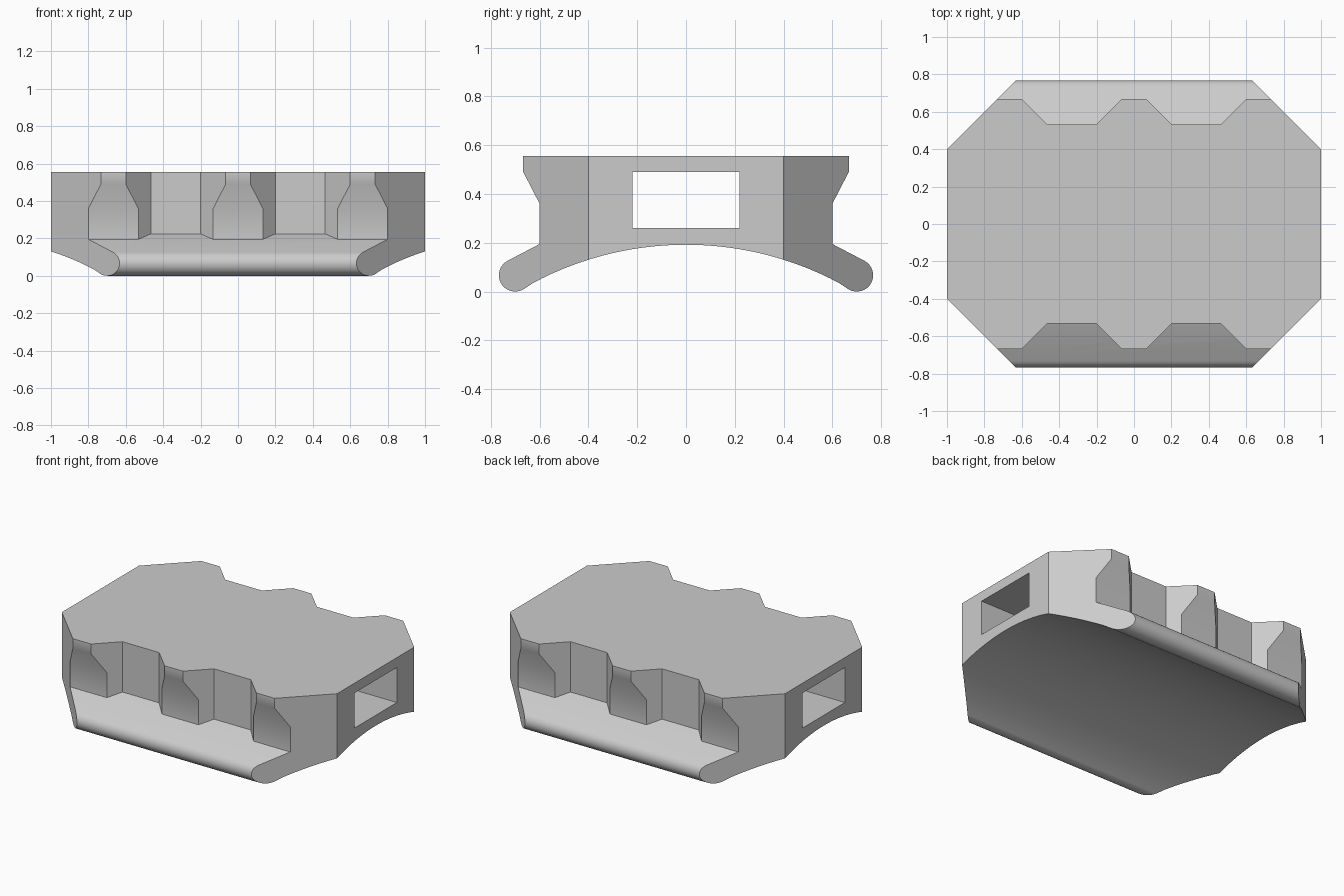
import bpy, bmesh, math

cube = bpy.data.objects.get("Cube")
if cube:
    bpy.data.objects.remove(cube, do_unlink=True)

grey = bpy.data.materials.new("light grey")
grey.use_nodes = True
grey.diffuse_color = (0.6, 0.6, 0.6, 1)
grey.node_tree.nodes["Principled BSDF"].inputs["Base Color"].default_value = grey.diffuse_color


def prism(name, lower, upper):
    """Solid between two matching loops of points."""
    bm = bmesh.new()
    a = [bm.verts.new(p) for p in lower]
    b = [bm.verts.new(p) for p in upper]
    bm.faces.new(a)
    bm.faces.new(b)
    for i in range(len(a)):
        j = (i + 1) % len(a)
        bm.faces.new((a[i], a[j], b[j], b[i]))
    bmesh.ops.recalc_face_normals(bm, faces=bm.faces)
    mesh = bpy.data.meshes.new(name)
    bm.to_mesh(mesh)
    bm.free()
    mesh.materials.append(grey)
    obj = bpy.data.objects.new(name, mesh)
    bpy.context.collection.objects.link(obj)
    return obj


def cut(target, cutter, operation="DIFFERENCE"):
    """Apply a boolean and discard the cutter."""
    mod = target.modifiers.new("cut", "BOOLEAN")
    mod.operation, mod.solver, mod.object = operation, "EXACT", cutter
    bpy.context.view_layer.objects.active = target
    bpy.ops.object.modifier_apply(modifier=mod.name)
    bpy.data.objects.remove(cutter, do_unlink=True)


# Cross-section: flared grip, rounded flange, arched underside
TOP, LEDGE_Y, LEDGE_Z = 0.555, 0.6, 0.195
TIP_Y, TIP_R = 0.7, 0.067
ARCH_TOP, ARCH_R = 0.192, 1.333
half = [(0.667, TOP), (0.667, 0.49), (LEDGE_Y, 0.36), (LEDGE_Y, LEDGE_Z)]
for i in range(17):
    t = math.radians(63 - i * 183 / 16)
    half.append((TIP_Y + TIP_R * math.cos(t), TIP_R + TIP_R * math.sin(t)))
end = math.asin(half[-1][0] / ARCH_R)
for i in range(1, 16):
    t = end * (1 - i / 16)
    half.append((ARCH_R * math.sin(t), ARCH_TOP - ARCH_R * (1 - math.cos(t))))
section = half + [(0, ARCH_TOP)] + [(-y, z) for y, z in reversed(half)]
body = prism("grip_block", [(-1.1, y, z) for y, z in section],
             [(1.1, y, z) for y, z in section])

# Chamfered plan outline
corner = [(1, 0.4), (0.5, 0.9)]
plan = corner + [(-x, y) for x, y in corner[::-1]]
plan += [(-x, -y) for x, y in plan]
cut(body, prism("outline_cutter", [(x, y, -0.2) for x, y in plan],
                [(x, y, 0.8) for x, y in plan]), "INTERSECT")

# Finger notches with sloping floors, two on each long side
for side in (-1, 1):
    for centre in (-0.333, 0.333):
        notch = [(-0.3, 0.7), (-0.133, 0.533), (0.133, 0.533), (0.3, 0.7)]
        floor = [(centre + x, side * y, LEDGE_Z + 0.44 * (LEDGE_Y - y)) for x, y in notch]
        cut(body, prism("notch_cutter", floor, [(x, y, 0.7) for x, y, z in floor]))

# Rectangular slot running from end to end
slot = [(-0.22, 0.26), (0.22, 0.26), (0.22, 0.49), (-0.22, 0.49)]
cut(body, prism("slot_cutter", [(-1.2, y, z) for y, z in slot],
                [(1.2, y, z) for y, z in slot]))

# Smooth the rounded surfaces, keep the corners crisp
bpy.ops.object.select_all(action="DESELECT")
body.select_set(True)
bpy.context.view_layer.objects.active = body
bpy.ops.object.shade_smooth_by_angle(angle=math.radians(30))
